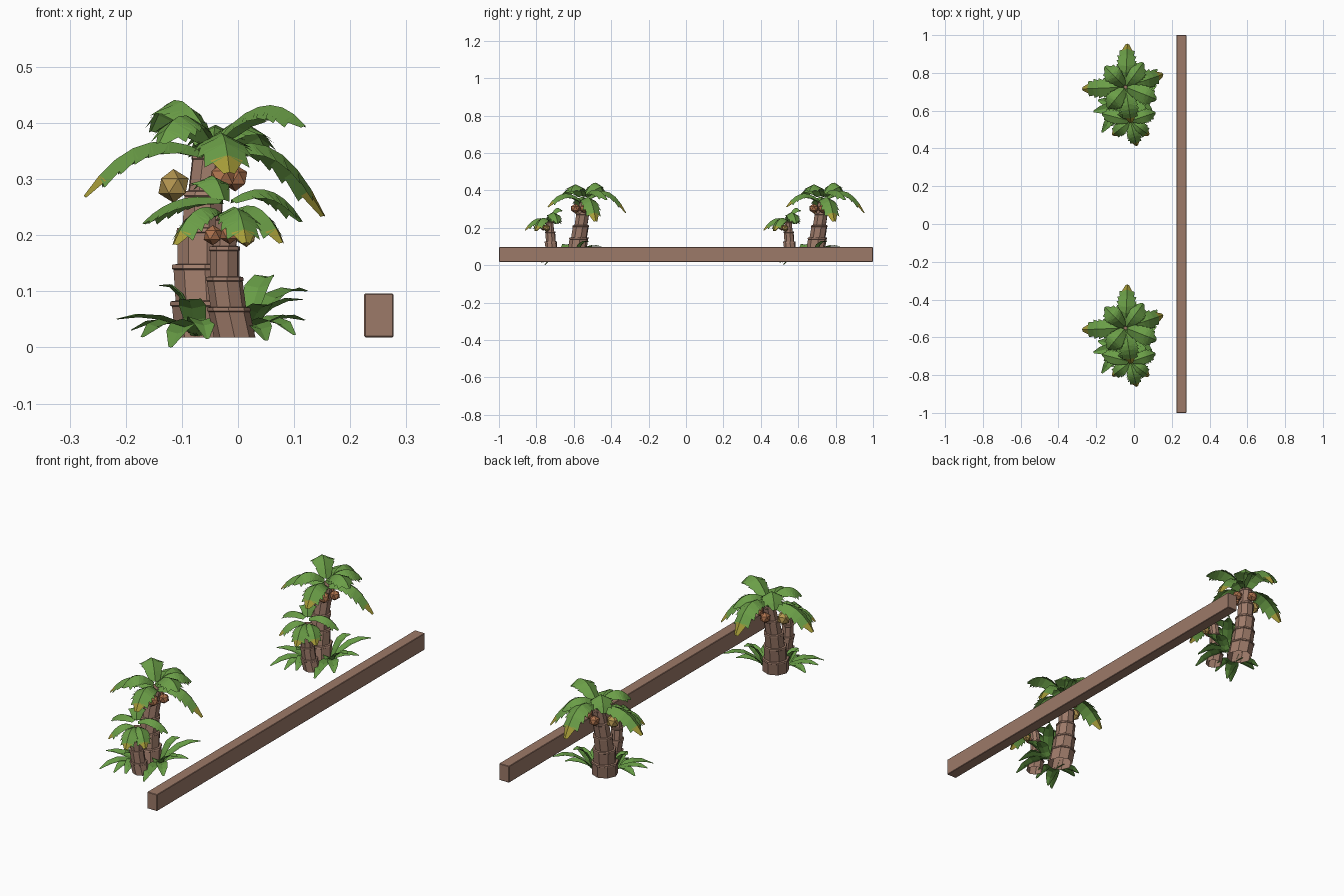
import bpy, bmesh, math, random
from mathutils import Vector as V

if "Cube" in bpy.data.objects:
    bpy.data.objects.remove(bpy.data.objects["Cube"])

random.seed(4)

def mat(name, rgb):
    m = bpy.data.materials.new(name)
    m.diffuse_color = (*rgb, 1)
    m.use_nodes = True
    m.node_tree.nodes["Principled BSDF"].inputs["Base Color"].default_value = m.diffuse_color
    return m

BARK = mat("bark brown", (0.335, 0.193, 0.14))
BAND = mat("bark band", (0.37, 0.215, 0.155))
GREEN = mat("palm green", (0.145, 0.34, 0.063))
LEAF = mat("ground leaf green", (0.135, 0.33, 0.06))
YELLOW = mat("dry tip yellow", (0.38, 0.33, 0.04))
NUT = mat("nut orange brown", (0.42, 0.17, 0.075))
TAN = mat("nut tan", (0.45, 0.30, 0.08))

STEP = 1.275  # distance between the two identical clusters

def finish(bm, name, mats):
    """Make the part and its repeat in the second cluster."""
    me = bpy.data.meshes.new(name)
    bm.to_mesh(me)
    bm.free()
    for m in mats:
        me.materials.append(m)
    for i, tag in enumerate(("front", "back")):
        ob = bpy.data.objects.new(f"{name}_{tag}", me)
        ob.location.y = i * STEP
        bpy.context.collection.objects.link(ob)

def blade(bm, base, ctrl, tip, widths, drop, notch=1.0, dry=0):
    """Folded leaf along a quadratic curve; notch < 1 gives a serrated edge."""
    p0, p1, p2 = V(base), V(ctrl), V(tip)
    n = len(widths) - 1
    d = p2 - p0
    side = V((-d.y, d.x, 0)).normalized()
    rows = []
    for i, w in enumerate(widths):
        t = i / n
        mid = p0 * (1 - t) ** 2 + p1 * 2 * t * (1 - t) + p2 * t * t
        tan = ((p1 - p0) * (1 - t) + (p2 - p1) * t).normalized()
        rows.append((mid, tan, tan.cross(side), w))

    def vert(p):
        return bm.verts.new((p.x, p.y, max(p.z, 0)))
    mids = [vert(r[0]) for r in rows]

    def edge(i, s, k, push):
        mid, tan, up, w = rows[i]
        return vert(mid + side * s * w * k - up * drop * w * k + tan * push)
    for s in (1, -1):
        for i in range(n):
            a = edge(i, s, notch if i else 1, 0)
            b = edge(i + 1, s, 1, 0.012 * (notch < 1) * (i < n - 1))
            vs = [mids[i], mids[i + 1], b, a]
            f = bm.faces.new(vs if s < 0 else vs[::-1])
            f.material_index = 1 if i >= n - dry else 0
            f.normal_update()
            if f.normal.dot(rows[i][2]) < 0:
                f.normal_flip()

def trunk(name, foot, top, r0, r1, count, sides=8):
    """Stack of flared segments, each with a lighter rim band."""
    bm = bmesh.new()
    foot, top = V(foot), V(top)
    rings = []
    for i in range(count):
        r = r0 + (r1 - r0) * i / (count - 1)
        for u, k in ((0, 1.0), (0.84, 1.0), (0.87, 1.06), (0.98, 1.04)):
            t = (i + u) / count
            c = foot.lerp(top, t)
            c.x -= 0.012 * math.sin(t * math.pi)   # slight sway
            rings.append([bm.verts.new((c.x + r * k * math.cos(a), c.y + r * k * math.sin(a), c.z))
                          for a in (math.tau * (j + 0.15 * i) / sides for j in range(sides))])
    for i in range(len(rings) - 1):
        for j in range(sides):
            q = (j + 1) % sides
            f = bm.faces.new((rings[i][j], rings[i][q], rings[i + 1][q], rings[i + 1][j]))
            f.material_index = 1 if i % 4 == 2 else 0
    bm.faces.new(rings[-1])
    finish(bm, name, (BARK, BAND))

def crown(name, centre, fronds, half):
    bm = bmesh.new()
    shape = [0.4, 0.75, 0.95, 1.03, 1.05, 1.0, 0.8, 0.2]
    for tip, lift in fronds:
        c, t = V(centre), V(tip)
        low = t.z < c.z - 0.035
        flat = V((t.x - c.x, t.y - c.y, 0)).normalized()
        c += flat * 0.008 + V((0, 0, -0.01 if low else 0.015))
        ctrl = c.lerp(t, 0.57)
        ctrl.z = lift
        blade(bm, c, ctrl, t, [half * w for w in shape], 0.5, 0.72, int(low))
    finish(bm, name, (GREEN, YELLOW))

def nuts(name, items, m):
    bm = bmesh.new()
    for x, y, z, r in items:
        g = bmesh.ops.create_icosphere(bm, subdivisions=1, radius=r)
        bmesh.ops.translate(bm, verts=g["verts"], vec=(x, y, z))
    finish(bm, name, (m,))

# Trunks
trunk("tall_trunk", (-0.055, -0.592, 0.018), (-0.052, -0.541, 0.345), 0.057, 0.030, 5)
trunk("short_trunk", (-0.006, -0.715, 0.018), (-0.018, -0.730, 0.235), 0.037, 0.022, 4)

# Palm crowns: (tip, height of the curve control)
crown("tall_crown", (-0.045, -0.55, 0.355), [
    ((-0.275, -0.56, 0.27), 0.415),
    ((0.155, -0.482, 0.235), 0.415),
    ((-0.035, -0.32, 0.28), 0.475),
    ((-0.155, -0.44, 0.385), 0.505),
    ((0.12, -0.615, 0.395), 0.48),
    ((-0.14, -0.665, 0.365), 0.46),
    ((-0.015, -0.74, 0.312), 0.435),
    ((0.05, -0.42, 0.35), 0.445)], 0.051)
crown("short_crown", (-0.02, -0.73, 0.248), [
    ((-0.17, -0.69, 0.222), 0.285),
    ((0.115, -0.685, 0.225), 0.315),
    ((0.015, -0.862, 0.187), 0.28),
    ((-0.115, -0.805, 0.184), 0.28),
    ((0.08, -0.805, 0.187), 0.285),
    ((-0.06, -0.665, 0.288), 0.335)], 0.038)

# Nuts under the crowns
nuts("brown_nuts", [(-0.028, -0.592, 0.303, 0.026), (-0.005, -0.545, 0.302, 0.024),
                    (-0.06, -0.505, 0.300, 0.025), (-0.015, -0.762, 0.203, 0.019),
                    (-0.045, -0.745, 0.200, 0.018)], NUT)
nuts("tan_nuts", [(-0.115, -0.565, 0.288, 0.030), (0.015, -0.745, 0.198, 0.019)], TAN)

# Ground plants around the feet
bm = bmesh.new()
tufts = {
    (-0.075, -0.645, 0.02): [(-0.215, -0.68, 0.05), (-0.19, -0.62, 0.03), (-0.17, -0.79, 0.018),
                             (-0.12, -0.755, 0.0), (-0.09, -0.71, 0.085), (-0.14, -0.64, 0.11),
                             (-0.055, -0.76, 0.015)],
    (0.015, -0.60, 0.02): [(0.122, -0.455, 0.10), (0.06, -0.52, 0.125), (0.118, -0.54, 0.048),
                           (0.10, -0.70, 0.022), (0.05, -0.775, 0.012), (0.115, -0.62, 0.085),
                           (0.055, -0.70, 0.075)],
}
for base, tips in tufts.items():
    for tip in tips:
        ctrl = V(base).lerp(V(tip), 0.45)
        ctrl.z = max(tip[2] + 0.01, 0.07) + random.uniform(-0.01, 0.01)
        blade(bm, base, ctrl, tip, [0.010, 0.021, 0.025, 0.020, 0.004], -0.3)
finish(bm, "ground_leaves", (LEAF,))

# Long beam beside the palms
bpy.ops.mesh.primitive_cube_add(size=1, location=(0.251, 0, 0.057))
beam = bpy.context.object
beam.name = "long_beam"
beam.scale = (0.052, 2.0, 0.078)
bpy.ops.object.transform_apply(location=False, rotation=False, scale=True)
beam.data.materials.append(BARK)
bev = beam.modifiers.new("bevel", "BEVEL")
bev.width = 0.002
bev.segments = 1
